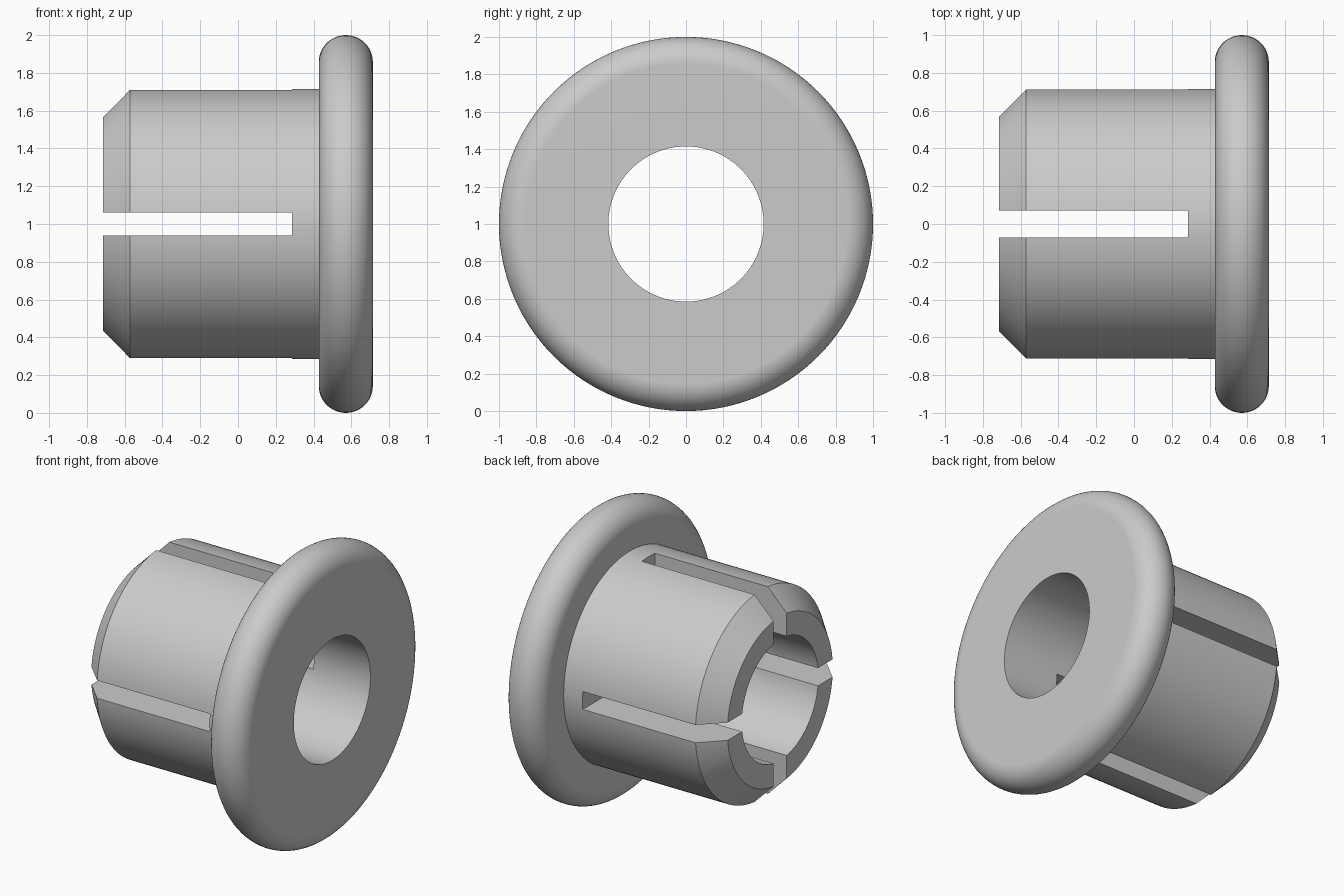
import bpy, bmesh, math
from mathutils import Matrix, Vector

if "Cube" in bpy.data.objects:
    bpy.data.objects.remove(bpy.data.objects["Cube"], do_unlink=True)

SEGMENTS = 128
BORE, BODY, RIM, ROUND = 0.415, 0.714, 1.0, 0.143
LEFT, RIGHT = -0.714, 0.714
SLOT_END = 0.285

grey = bpy.data.materials.new("plain grey")
grey.use_nodes = True
colour = (0.6, 0.6, 0.6, 1)
grey.diffuse_color = colour
grey.node_tree.nodes["Principled BSDF"].inputs["Base Color"].default_value = colour


def add_object(name, bm):
    mesh = bpy.data.meshes.new(name)
    bmesh.ops.recalc_face_normals(bm, faces=bm.faces)
    bm.to_mesh(mesh)
    bm.free()
    mesh.materials.append(grey)
    obj = bpy.data.objects.new(name, mesh)
    bpy.context.collection.objects.link(obj)
    return obj


def lathe(name, profile):
    """Spin a closed (x, radius) profile about the bore axis."""
    bm = bmesh.new()
    verts = [bm.verts.new((x, 0, r)) for x, r in profile]
    edges = [bm.edges.new((v, verts[i - 1])) for i, v in enumerate(verts)]
    bmesh.ops.spin(bm, geom=verts + edges, cent=(0, 0, 0), axis=(1, 0, 0),
                   angle=math.tau, steps=SEGMENTS, use_merge=True)
    bmesh.ops.remove_doubles(bm, verts=bm.verts, dist=1e-5)
    bmesh.ops.translate(bm, verts=bm.verts, vec=(0, 0, 1))
    return add_object(name, bm)


def cut_slot(target, size_y, size_z):
    """Cut a straight slot across the sleeve from its open end."""
    bm = bmesh.new()
    start = LEFT - 0.2
    bmesh.ops.create_cube(bm, size=1, matrix=Matrix.LocRotScale(
        Vector(((start + SLOT_END) / 2, 0, 1)), None,
        Vector((SLOT_END - start, size_y, size_z))))
    cutter = add_object("slot_cutter", bm)
    cutter.hide_render = True
    mod = target.modifiers.new("slot", "BOOLEAN")
    mod.operation, mod.solver, mod.object = "DIFFERENCE", "EXACT", cutter
    bpy.ops.object.modifier_apply(modifier=mod.name)
    bpy.data.objects.remove(cutter, do_unlink=True)


# Chamfered sleeve and round-edged flange in one profile
profile = [(LEFT, BORE), (LEFT, BODY - ROUND), (LEFT + ROUND, BODY),
           (RIGHT - 2 * ROUND, BODY)]
for i in range(25):
    a = math.pi * (1 - i / 24)
    profile.append((RIGHT - ROUND + ROUND * math.cos(a),
                    RIM - ROUND + ROUND * math.sin(a)))
profile.append((RIGHT, BORE))
bushing = lathe("flanged_bushing", profile)

bpy.ops.object.select_all(action="DESELECT")
bushing.select_set(True)
bpy.context.view_layer.objects.active = bushing

# Crossed slots that split the sleeve into four fingers
cut_slot(bushing, 3, 0.122)
cut_slot(bushing, 0.143, 3)

# Smooth round faces, crisp edges, flat flange sides
bpy.ops.object.shade_smooth_by_angle(angle=math.radians(30))
weighted = bushing.modifiers.new("flat_sides", "WEIGHTED_NORMAL")
weighted.keep_sharp = True
